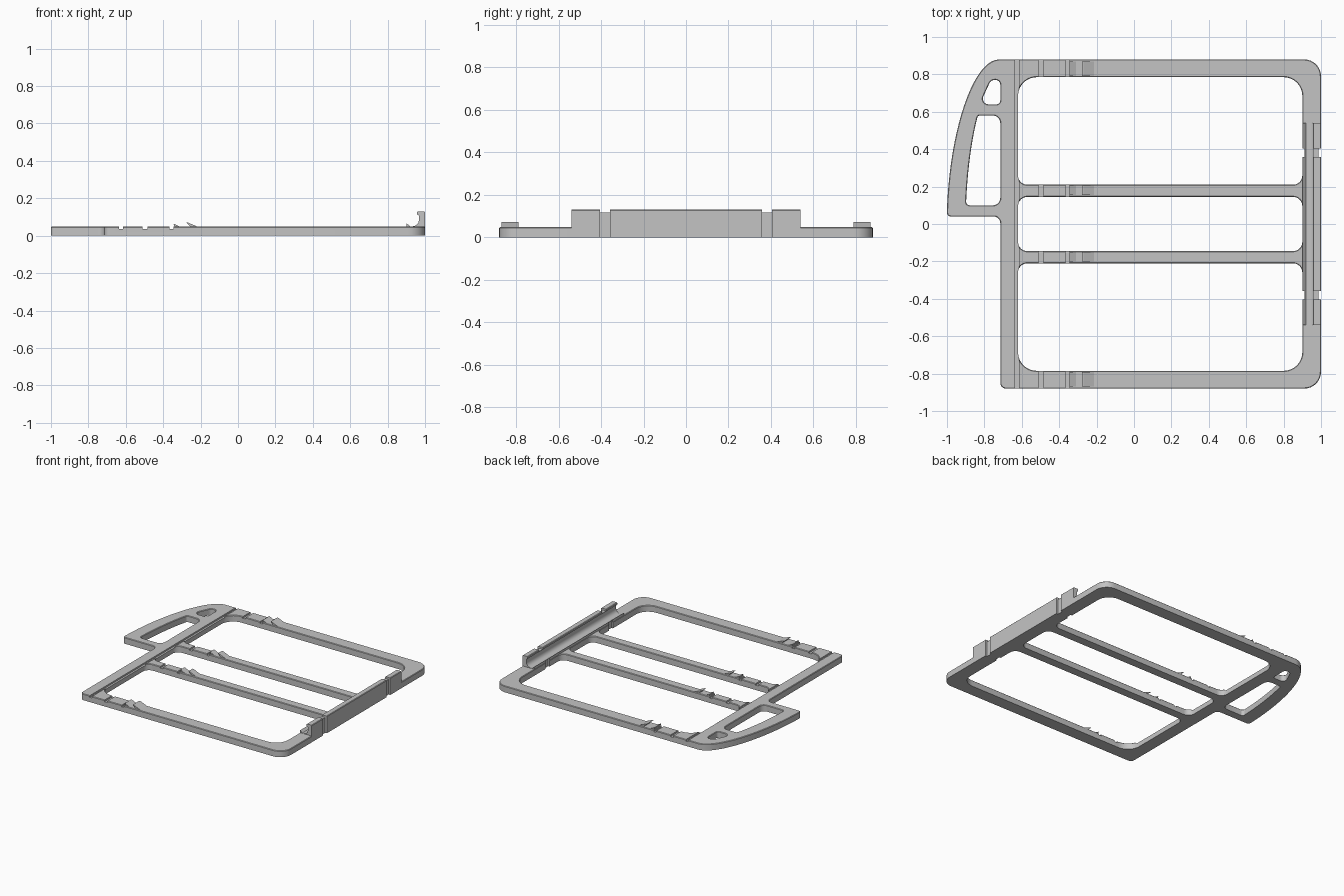
import bpy, bmesh, math
from mathutils import Vector

if "Cube" in bpy.data.objects:
    bpy.data.objects.remove(bpy.data.objects["Cube"])

TOP, CHAMFER = 0.048, 0.004
GREY = (0.55, 0.55, 0.55, 1)
grey = bpy.data.materials.new("plain grey")
grey.use_nodes = True
grey.diffuse_color = GREY
grey.node_tree.nodes["Principled BSDF"].inputs["Base Color"].default_value = GREY


def rounded(corners, steps=8):
    """Closed outline from (x, y, radius) corners."""
    pts, n = [], len(corners)
    for i, (x, y, r) in enumerate(corners):
        p = Vector((x, y))
        if r == 0:
            pts.append(p)
            continue
        a = (Vector(corners[i - 1][:2]) - p).normalized()
        b = (Vector(corners[(i + 1) % n][:2]) - p).normalized()
        half = a.angle(b) / 2
        sweep = math.pi - 2 * half
        centre = p + (a + b).normalized() * r / math.sin(half)
        start = p + a * r / math.tan(half) - centre
        end = p + b * r / math.tan(half) - centre
        for k in range(steps + 1):
            t = k / steps
            pts.append(centre + (start * math.sin((1 - t) * sweep)
                                 + end * math.sin(t * sweep)) / math.sin(sweep))
    return pts


def bezier(p, n=20):
    p = [Vector(q) for q in p]
    out = []
    for i in range(n + 1):
        t = i / n
        q = (p[0] * (1 - t) ** 3 + p[1] * 3 * t * (1 - t) ** 2
             + p[2] * 3 * t * t * (1 - t) + p[3] * t ** 3)
        out.append((q.x, q.y, 0))
    return out


def extrude(bm, faces, vec):
    """Extrude faces along vec and return the moved faces."""
    geom = bmesh.ops.extrude_face_region(bm, geom=faces)["geom"]
    moved = [g for g in geom if isinstance(g, bmesh.types.BMVert)]
    bmesh.ops.translate(bm, verts=moved, vec=vec)
    return [g for g in geom if isinstance(g, bmesh.types.BMFace)]


def finish(name, bm):
    bmesh.ops.recalc_face_normals(bm, faces=bm.faces[:])
    me = bpy.data.meshes.new(name)
    bm.to_mesh(me)
    bm.free()
    ob = bpy.data.objects.new(name, me)
    bpy.context.collection.objects.link(ob)
    me.materials.append(grey)
    return ob


def extrude_y(name, profile, y0, y1):
    """Solid from an (x, z) profile drawn along y."""
    bm = bmesh.new()
    face = bm.faces.new([bm.verts.new((x, y0, z)) for x, z in profile])
    extrude(bm, [face], (0, y1 - y0, 0))
    return finish(name, bm)


def plate(name, loops):
    """Flat plate with openings and a chamfered upper rim."""
    bm = bmesh.new()
    for pts in loops:
        ring = [bm.verts.new((p.x, p.y, 0)) for p in pts]
        for i, v in enumerate(ring):
            bm.edges.new((ring[i - 1], v))
    bmesh.ops.triangle_fill(bm, use_beauty=True, edges=bm.edges[:], normal=(0, 0, 1))
    top = extrude(bm, bm.faces[:], (0, 0, TOP - CHAMFER))
    top = extrude(bm, top, (0, 0, CHAMFER))
    bmesh.ops.recalc_face_normals(bm, faces=bm.faces[:])
    shift = {}
    for v in {v for f in top for v in f.verts}:
        out = sum((f.normal for f in v.link_faces if abs(f.normal.z) < 0.1), Vector())
        shift[v] = out.normalized() * CHAMFER
    for v, d in shift.items():
        v.co -= d
    return finish(name, bm)


def cut(ob, x0, x1, y0, y1, z0, z1):
    tool = extrude_y("cutter", [(x0, z0), (x1, z0), (x1, z1), (x0, z1)], y0, y1)
    mod = ob.modifiers.new("cut", "BOOLEAN")
    mod.operation, mod.solver, mod.object = "DIFFERENCE", "EXACT", tool
    bpy.context.view_layer.objects.active = ob
    bpy.ops.object.modifier_apply(modifier=mod.name)
    bpy.data.objects.remove(tool)


def smooth(ob):
    bpy.ops.object.select_all(action="DESELECT")
    ob.select_set(True)
    bpy.context.view_layer.objects.active = ob
    bpy.ops.object.shade_smooth_by_angle(angle=math.radians(30))


# Frame outline with the curved carrying handle
outer = [(-0.715, -0.88, 0.03), (1, -0.88, 0.09), (1, 0.88, 0.09)]
outer += bezier([(-0.72, 0.88), (-0.86, 0.88), (-0.985, 0.5), (-1, 0.08)])
outer += [(-1, 0.04, 0.02), (-0.715, 0.04, 0.035)]

# Three windows and two handle openings
L, R = -0.62, 0.9
holes = [
    [(L, 0.21, 0.05), (R, 0.21, 0.05), (R, 0.785, 0.1), (L, 0.785, 0.1)],
    [(L, -0.145, 0.05), (R, -0.145, 0.05), (R, 0.145, 0.05), (L, 0.145, 0.05)],
    [(L, -0.785, 0.1), (R, -0.785, 0.1), (R, -0.21, 0.05), (L, -0.21, 0.05)],
    bezier([(-0.84, 0.56), (-0.87, 0.44), (-0.89, 0.28), (-0.897, 0.13)], 10)
    + [(-0.9, 0.1, 0.02), (-0.715, 0.1, 0.04), (-0.715, 0.58, 0.04), (-0.835, 0.58, 0.015)],
    [(-0.825, 0.64, 0.03), (-0.715, 0.64, 0.02), (-0.715, 0.77, 0.025), (-0.765, 0.77, 0.03)],
]
frame = plate("frame", [rounded(loop) for loop in [outer] + holes])

# Grooves across the bars
for x0, x1 in [(-0.635, -0.615), (-0.51, -0.485), (-0.365, -0.345)]:
    cut(frame, x0, x1, -1, 1, 0.036, 0.1)

# Hooked rail along the side
profile = [(0.902, 0.02), (0.902, 0.066), (0.92, 0.05), (0.935, 0.05), (0.952, 0.055),
           (0.963, 0.066), (0.967, 0.08), (0.967, 0.108), (0.957, 0.114), (0.957, 0.126),
           (0.961, 0.13), (0.996, 0.13), (1, 0.126), (1, 0.02)]
rail = extrude_y("hooked_rail", profile, -0.54, 0.54)

# Band notches wrapping the rail
for s in (-1, 1):
    y0, y1 = sorted((s * 0.358, s * 0.405))
    for ob in (frame, rail):
        cut(ob, 0.986, 1.1, y0, y1, -0.1, 0.3)
        cut(ob, 0.88, 0.912, y0, y1, -0.1, 0.3)
    cut(rail, 0.9, 1.1, y0, y1, 0.116, 0.3)

# Sawtooth catches on every bar
for bar, y0, y1 in [("back", 0.79, 0.87), ("inner_back", 0.155, 0.205),
                    ("inner_front", -0.2, -0.15), ("front", -0.87, -0.79)]:
    extrude_y(bar + "_small_tooth", [(-0.335, 0.035), (-0.345, 0.064), (-0.305, TOP - 0.002),
                                     (-0.305, 0.035)], y0, y1)
    extrude_y(bar + "_large_tooth", [(-0.255, 0.035), (-0.255, 0.05), (-0.278, 0.071),
                                     (-0.27, 0.071), (-0.215, TOP), (-0.215, 0.035)], y0, y1)

for ob in (frame, rail):
    smooth(ob)
